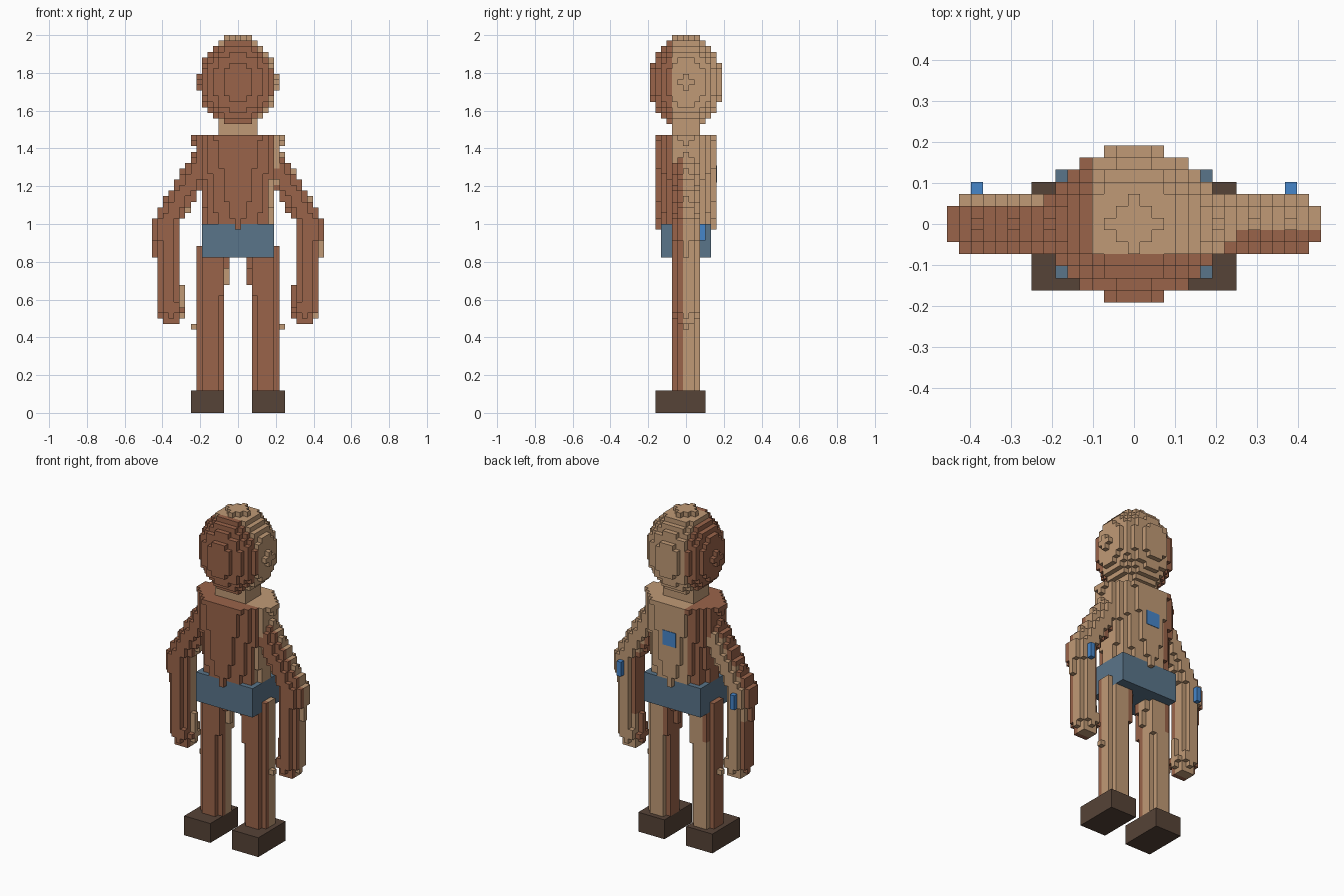
import bpy
import bmesh
from mathutils import Vector

if "Cube" in bpy.data.objects:
    bpy.data.objects.remove(bpy.data.objects["Cube"])

S = 2 / 68  # edge length of one block


def material(name, rgb):
    lin = [((c / 255 + 0.055) / 1.055) ** 2.4 for c in rgb] + [1.0]
    m = bpy.data.materials.new(name)
    m.use_nodes = True
    m.diffuse_color = lin
    m.node_tree.nodes["Principled BSDF"].inputs["Base Color"].default_value = lin
    return m


BROWN = material("brown skin", (154, 100, 74))
TAN = material("tan skin", (192, 154, 118))
DENIM = material("slate blue", (90, 117, 138))
DARK = material("dark brown", (86, 67, 55))
BLUE = material("bright blue", (70, 134, 202))


def finish(name, bm, mats):
    mesh = bpy.data.meshes.new(name)
    bm.to_mesh(mesh)
    bm.free()
    for m in mats:
        mesh.materials.append(m)
    ob = bpy.data.objects.new(name, mesh)
    bpy.context.scene.collection.objects.link(ob)
    return ob


def box(name, lo, hi, mat):
    """Box between two corners given in block units."""
    bm = bmesh.new()
    bmesh.ops.create_cube(bm, size=1)
    for v in bm.verts:
        v.co = Vector([(a + b) / 2 + c * (b - a) for a, b, c in zip(lo, hi, v.co)]) * S
    return finish(name, bm, [mat])


DIRS = [(1, 0, 0), (-1, 0, 0), (0, 1, 0), (0, -1, 0), (0, 0, 1), (0, 0, -1)]
taken = set()


def blocks(name, cells):
    """Skin of a block set; cells maps (x, y, row) to True where brown."""
    cells = {c: b for c, b in cells.items() if c not in taken}
    taken.update(cells)
    bm = bmesh.new()
    verts = {}

    def vert(p):
        key = tuple(round(2 * c) for c in p)
        if key not in verts:
            verts[key] = bm.verts.new(Vector(p) * S)
        return verts[key]

    for cell, brown in cells.items():
        centre = Vector((cell[0], cell[1], cell[2] + 0.5))
        for d in DIRS:
            if tuple(a + b for a, b in zip(cell, d)) in cells:
                continue
            n = Vector(d)
            u = Vector((d[1], d[2], d[0]))
            w = n.cross(u)
            f = bm.faces.new([vert(centre + (n + i * u + j * w) / 2)
                              for i, j in ((-1, -1), (1, -1), (1, 1), (-1, 1))])
            f.material_index = 0 if brown else 1
    return finish(name, bm, [BROWN, TAN])


def limb(path, rows, sign):
    """Blocks around a jointed path of (x, row height, radius) points."""
    cells = {}
    for z in range(*rows):
        for x in range(0, 17):
            for y in range(-3, 4):
                for (x0, z0, r0), (x1, z1, r1) in zip(path, path[1:]):
                    dx, dz = x1 - x0, z1 - z0
                    t = ((x - x0) * dx + (z + 0.5 - z0) * dz) / (dx * dx + dz * dz)
                    t = min(1, max(0, t))
                    cx, cz = x0 + t * dx, z0 + t * dz
                    r = r0 + t * (r1 - r0)
                    if (x - cx) ** 2 + y * y + (z + 0.5 - cz) ** 2 <= r * r:
                        cells[(sign * x, y, z)] = y <= -1 or sign * (x - cx) <= -1.3
                        break
    return cells


# Head: block ellipsoid, brown toward the front and the right
blocks("head", {(x, y, z + 59): y <= -3 or x <= -4
                for x in range(-7, 8) for y in range(-6, 7) for z in range(-8, 9)
                if (x / 7.1) ** 2 + (y / 6.6) ** 2 + (z / 8.4) ** 2 <= 1})
box("neck", (-3.5, -2.5, 49.9), (3.5, 2.5, 53), TAN)

# Torso: elliptical section tapering from shoulders to waist
torso = {}
for z in range(33, 50):
    t = (49 - z) / 16
    rx, ry = 8.2 - 2.1 * t, 5.74 - 0.73 * t
    for x in range(-8, 9):
        for y in range(-5, 6):
            if (x / rx) ** 2 + (y / ry) ** 2 <= 1 and (z > 33 or abs(y) == 5):
                torso[(x, y, z)] = y <= -3 or x <= -4
blocks("torso", torso)
box("back_patch", (-1.5, 5.4, 41.5), (1.5, 5.6, 44.5), BLUE)

# Shorts
box("shorts", (-6.5, -4.5, 28), (6.5, 4.5, 34), DENIM)

# Limbs, feet and small fittings on both sides
for side, s in (("left", 1), ("right", -1)):
    blocks(side + "_arm", limb([(6.5, 45, 2.3), (13.1, 34, 2.3), (12, 18.3, 2.3)],
                               (14, 50), s))
    leg = limb([(4.5, 28.8, 2.85), (4.9, 15.5, 2.5), (5, 14, 2.3), (5, 4, 2.3)],
               (4, 32), s)
    leg = {c: b for c, b in leg.items() if c[2] < 28 or abs(c[0]) > 6}
    leg[(8 * s, 0, 15)] = False  # knee stud
    blocks(side + "_leg", leg)
    x0, x1 = sorted((2.5 * s, 8.5 * s))
    box(side + "_foot", (x0, -5.5, 0), (x1, 3.5, 4), DARK)
    box(side + "_elbow_tab", (13 * s - 0.5, 2.4, 31), (13 * s + 0.5, 3.5, 34), BLUE)
